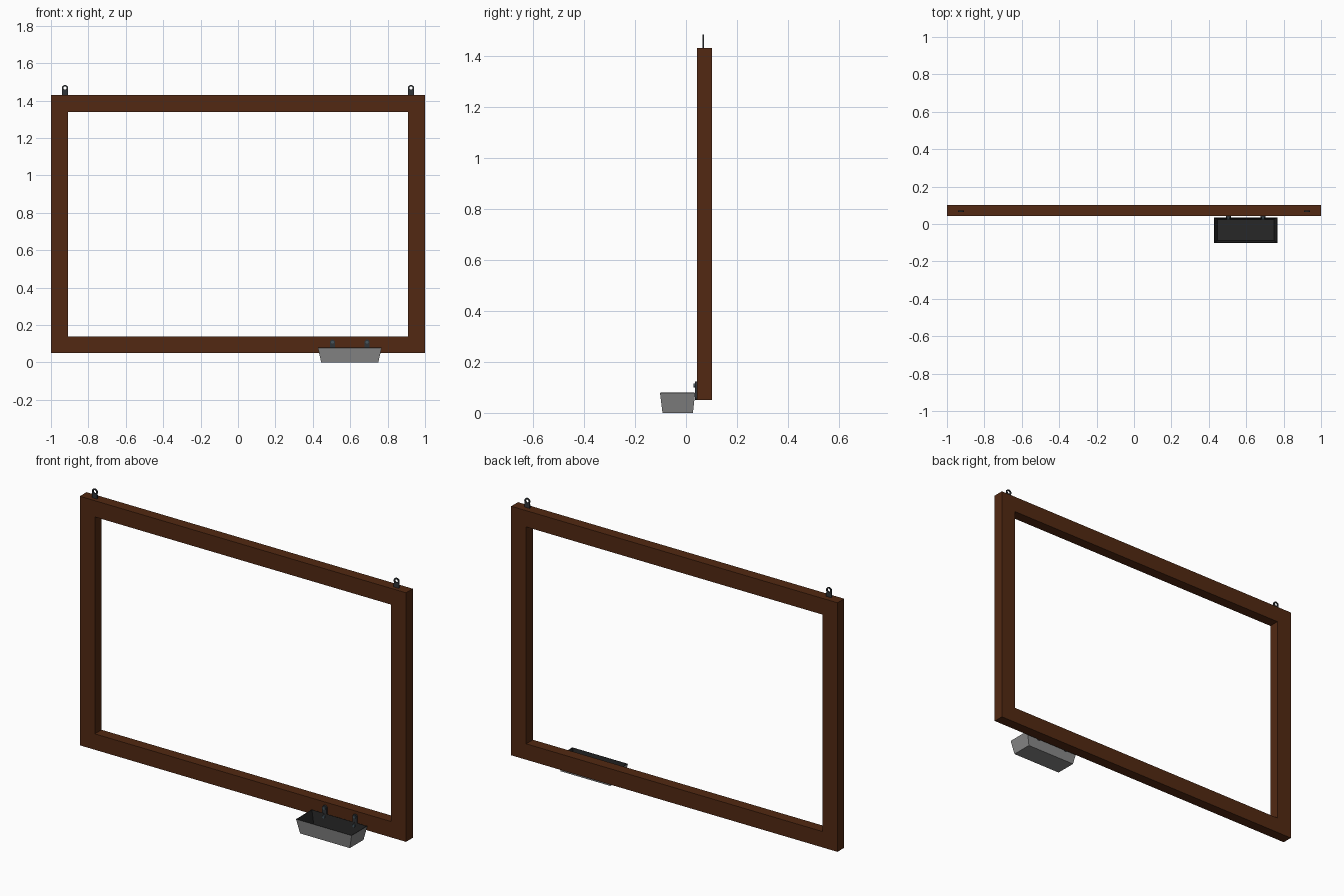
import bpy, bmesh
from math import sin, cos, pi, radians

if "Cube" in bpy.data.objects:
    bpy.data.objects.remove(bpy.data.objects["Cube"])


def material(name, rgb):
    m = bpy.data.materials.new(name)
    m.diffuse_color = (*rgb, 1)
    m.use_nodes = True
    m.node_tree.nodes["Principled BSDF"].inputs["Base Color"].default_value = m.diffuse_color
    return m


WOOD = material("wood", (0.085, 0.022, 0.006))
DARK = material("dark_metal", (0.03, 0.034, 0.038))
STEEL = material("steel", (0.06, 0.09, 0.11))
GREY = material("tray_grey", (0.25, 0.25, 0.25))
INSIDE = material("tray_inside", (0.02, 0.02, 0.02))


def mesh_object(name, bm, *mats):
    bmesh.ops.recalc_face_normals(bm, faces=bm.faces[:])
    me = bpy.data.meshes.new(name)
    bm.to_mesh(me)
    bm.free()
    for m in mats:
        me.materials.append(m)
    ob = bpy.data.objects.new(name, me)
    bpy.context.collection.objects.link(ob)
    return ob


def arc(cx, cz, r, a0, a1, n):
    return [(cx + r * cos(radians(a0 + (a1 - a0) * i / n)),
             cz + r * sin(radians(a0 + (a1 - a0) * i / n))) for i in range(n + 1)]


def plate(name, loops, x, y, z, half, mat):
    """Flat plate from closed x-z outlines (inner loops become holes)."""
    cu = bpy.data.curves.new(name, 'CURVE')
    cu.dimensions, cu.fill_mode, cu.extrude = '2D', 'BOTH', half
    for pts in loops:
        s = cu.splines.new('POLY')
        s.points.add(len(pts) - 1)
        for p, (a, b) in zip(s.points, pts):
            p.co = (a, b, 0, 1)
        s.use_cyclic_u = True
    ob = bpy.data.objects.new(name, cu)
    bpy.context.collection.objects.link(ob)
    ob.location, ob.rotation_euler = (x, y, z), (pi / 2, 0, 0)
    cu.materials.append(mat)
    bpy.ops.object.select_all(action='DESELECT')
    ob.select_set(True)
    bpy.context.view_layer.objects.active = ob
    bpy.ops.object.convert(target='MESH')
    return ob


# Wooden frame: four mitred rails
Y0, Y1 = 0.043, 0.102
outer = [(-1, 0.05), (1, 0.05), (1, 1.43), (-1, 1.43)]
inner = [(-0.908, 0.138), (0.908, 0.138), (0.908, 1.34), (-0.908, 1.34)]
bm = bmesh.new()
rings = [[bm.verts.new((x, y, z)) for x, z in loop]
         for loop, y in ((outer, Y0), (outer, Y1), (inner, Y1), (inner, Y0))]
for k in range(4):
    a, b = rings[k], rings[(k + 1) % 4]
    for i in range(4):
        j = (i + 1) % 4
        bm.faces.new((a[i], a[j], b[j], b[i]))
mesh_object("frame", bm, WOOD)

# Hanging eyelets on the top rail
eye = [(-0.016, -0.02), (0.016, -0.02), (0.016, 0.016)] \
    + arc(0, 0.036, 0.017, -30, 210, 16) + [(-0.016, 0.016)]
hole = arc(0, 0.037, 0.009, 0, 337.5, 15)
for side, sx in (("left", -1), ("right", 1)):
    plate("hanger_" + side, [eye, hole], sx * 0.925, 0.068, 1.43, 0.003, DARK)

# Open tapered tray with thin walls and a dark inside
bm = bmesh.new()
low = [bm.verts.new(p) for p in ((0.445, -0.092, 0), (0.75, -0.092, 0),
                                 (0.75, 0.027, 0), (0.445, 0.027, 0))]
top = [bm.verts.new(p) for p in ((0.427, -0.102, 0.078), (0.768, -0.102, 0.078),
                                 (0.768, 0.036, 0.078), (0.427, 0.036, 0.078))]
bm.faces.new(low[::-1])
for i in range(4):
    j = (i + 1) % 4
    bm.faces.new((low[i], low[j], top[j], top[i]))
tray = mesh_object("tray", bm, GREY, INSIDE)
mod = tray.modifiers.new("wall", 'SOLIDIFY')
mod.thickness, mod.offset, mod.use_even_offset = 0.003, -1, True
mod.material_offset = mod.material_offset_rim = 1

# Bracket straps with two screws each, fixing the tray to the lower rail
strap = arc(0, 0.108, 0.014, 0, 180, 10) + arc(0, 0.064, 0.014, 180, 360, 10)
for n, x in enumerate((0.505, 0.69), 1):
    plate(f"strap_{n}", [strap], x, 0.039, 0, 0.004, DARK)
    for tag, z, y in (("upper", 0.108, 0.034), ("lower", 0.062, 0.029)):
        bpy.ops.mesh.primitive_cylinder_add(vertices=12, radius=0.008, depth=0.008,
                                            location=(x, y, z), rotation=(pi / 2, 0, 0))
        screw = bpy.context.object
        screw.name = f"screw_{n}_{tag}"
        screw.data.materials.append(STEEL)
